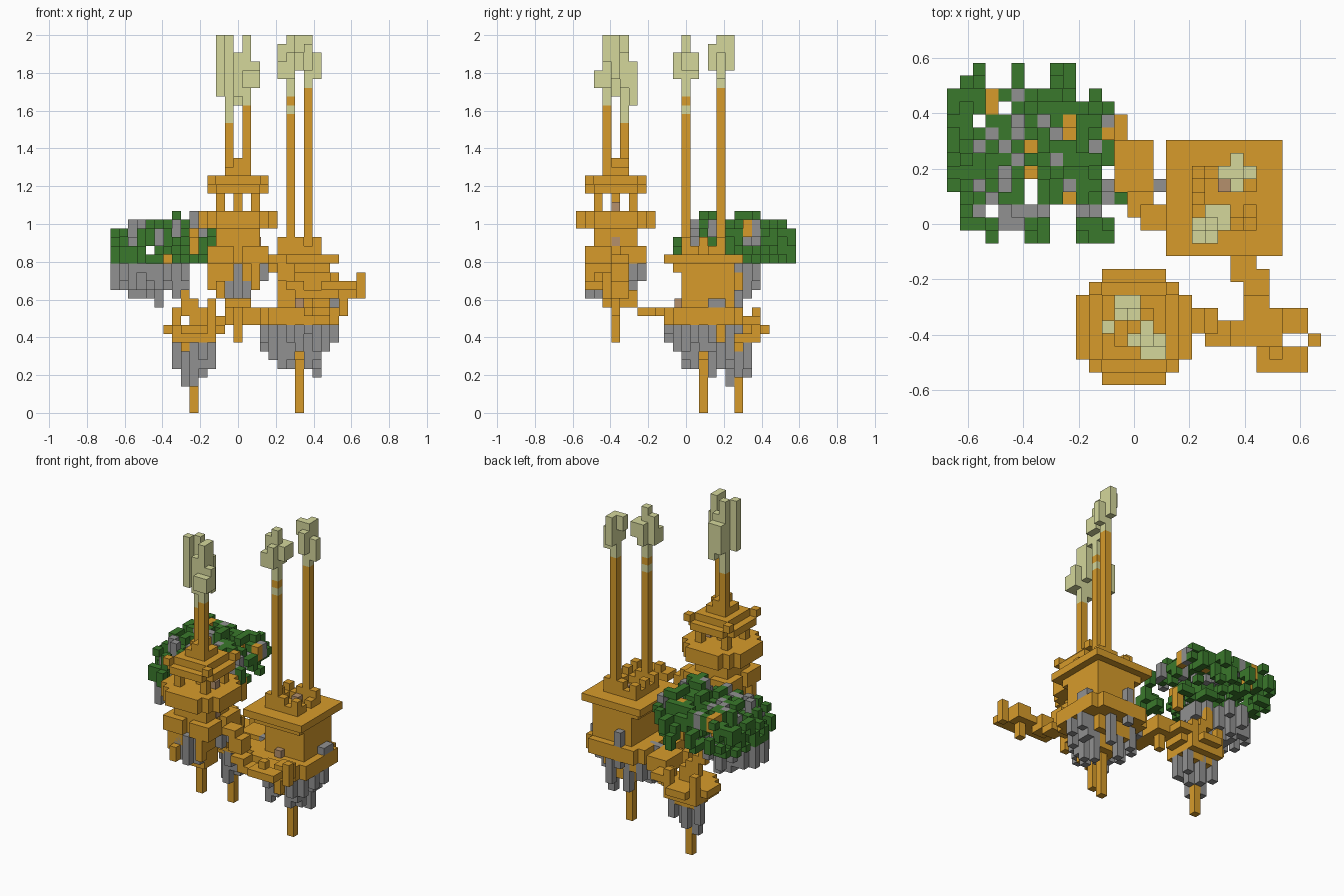
import bpy, bmesh, random
from mathutils import Matrix, Vector

cube = bpy.data.objects.get("Cube")
if cube:
    bpy.data.objects.remove(cube, do_unlink=True)

random.seed(5)
U = 2 / 43                       # edge length of one block
COLOURS = {
    "ochre": (0.68, 0.33, 0.024), "leaf_green": (0.042, 0.19, 0.025),
    "stone_grey": (0.285, 0.285, 0.285), "pale_smoke": (0.66, 0.68, 0.33),
    "dull_brown": (0.46, 0.28, 0.15)}
MATS = {}
for mat_name, rgb in COLOURS.items():
    m = bpy.data.materials.new(mat_name)
    m.use_nodes = True
    m.diffuse_color = (*rgb, 1)
    m.node_tree.nodes["Principled BSDF"].inputs["Base Color"].default_value = (*rgb, 1)
    MATS[mat_name] = m


class Part:
    """A named object made of boxes given in block coordinates."""
    def __init__(self, name, colour):
        self.name, self.colour, self.bm = name, colour, bmesh.new()

    def box(self, x0, x1, y0, y1, z0, z1):
        size = Vector((x1 - x0, y1 - y0, z1 - z0)) * U
        mid = Vector(((x0 + x1) / 2 - 14.5, (y0 + y1) / 2 - 12.5, (z0 + z1) / 2)) * U
        bmesh.ops.create_cube(self.bm, size=1,
                              matrix=Matrix.Translation(mid) @ Matrix.Diagonal((*size, 1)))

    def column(self, x, y, z0, z1):
        self.box(x, x + 1, y, y + 1, z0, z1)

    def slab(self, c, rx, ry, z0, z1):
        self.box(c[0] - rx, c[0] + rx, c[1] - ry, c[1] + ry, z0, z1)

    def disc(self, c, radii, z0, z1):
        for rx, ry in radii:         # overlapping slabs make a stepped disc
            self.slab(c, rx, ry, z0, z1)

    def done(self):
        mesh = bpy.data.meshes.new(self.name)
        self.bm.to_mesh(mesh)
        self.bm.free()
        mesh.materials.append(MATS[self.colour])
        bpy.context.collection.objects.link(bpy.data.objects.new(self.name, mesh))


def roots(name, c, inner, outer, top, low, high, chance):
    """Separate stone columns hanging in a ring below a floor, longer near the middle."""
    p = Part(name, "stone_grey")
    r = int(outer)
    for dx in range(-r, r + 1):
        for dy in range(-r, r + 1):
            d = (dx * dx + dy * dy) ** 0.5
            odds = chance if (dx + dy) % 2 else chance / 4
            if inner <= d <= outer and random.random() < odds:
                t = (d - inner) / (outer - inner)
                length = round(high + (low - high) * t + random.uniform(-1, 1))
                p.column(c[0] - .5 + dx, c[1] - .5 + dy, top - max(1, length), top)
    p.done()


A, B, C = (14.5, 4.5), (21.5, 14.5), (9.5, 18.5)
WIDE = [(4.5, 2.5), (2.5, 4.5), (3.5, 3.5)]

# Round tower
p = Part("round_tower", "ochre")
p.slab(A, .5, .5, 8, 13)
p.slab(A, 1.5, 1.5, 12, 15)
p.slab(A, 2.5, 2.5, 15, 21)
for sx in (-1, 1):
    for sy in (-1, 1):
        p.slab((A[0] + 2 * sx, A[1] + 2 * sy), 1.5, 1.5, 17, 19)
        p.slab((A[0] + 2 * sx, A[1] + 2 * sy), .5, .5, 23, 25)
        p.slab((A[0] + 3 * sx, A[1] + 3 * sy), .5, .5, 26, 27)
p.column(11, 2, 14, 17)
p.column(12, 1, 13, 15)
p.column(16, 1, 14, 17)
p.disc(A, WIDE, 21, 23)
p.slab(A, .5, .5, 23, 25)
p.disc(A, [(3.5, 2.5), (2.5, 3.5)], 25, 26)
p.slab(A, 2.5, 2.5, 26, 27)
p.slab(A, 1.5, 1.5, 27, 28)
p.slab(A, .5, 1.5, 28, 29)
p.done()
p = Part("round_tower_chimneys", "ochre")
p.column(13, 5, 27, 33)
p.column(15, 3, 27, 35)
p.done()
roots("round_tower_roots", A, 1.9, 3.7, 17, 2, 5, .5)

# Square tower
p = Part("square_tower", "ochre")
p.slab(B, .5, .5, 0, 8)
p.slab(B, 1.5, 1.5, 6, 9)
p.slab(B, 2.5, 2.5, 8, 10)
p.disc(B, [(4.5, 3.5), (3.5, 4.5)], 10, 12)
p.box(19, 25, 12, 18, 12, 16)
p.slab(B, 3.5, 3.5, 16, 17)
p.slab(B, 4.5, 4.5, 17, 18)
p.done()
p = Part("roof_crenels", "ochre")
for n in range(5):
    for x, y in ((19 + n, 12), (19 + n, 16), (19, 12 + n), (23, 12 + n)):
        if random.random() < .85:
            p.column(x, y, 18, 19 if n % 2 else 20)
p.done()
p = Part("square_tower_chimneys", "ochre")
p.column(20, 12, 18, 34)
p.column(20, 12, 35, 36)
p.column(22, 16, 18, 37)
p.done()
roots("square_tower_roots", B, 1.9, 4.3, 10, 2, 5, .7)
p = Part("square_tower_stones", "stone_grey")
p.box(24, 26, 15, 17, 12, 13)
p.box(20, 21, 18, 19, 12, 14)
p.box(16, 18, 15, 16, 10, 12)
p.done()

# Small brown blocks
p = Part("brown_blocks", "dull_brown")
p.column(16, 4, 23, 24)
p.box(16.5, 17.1, 4, 5, 19, 20)
p.box(21, 22, 11.2, 12, 12, 13)
p.column(21, 15, 18, 19)
p.done()

# Smoke above the chimneys
p = Part("round_tower_smoke", "pale_smoke")
for x, y, z0, z1 in ((13, 5, 33, 43), (12, 4, 36, 43), (13, 6, 36, 40), (14, 6, 35, 40),
                     (14, 5, 37, 41), (15, 3, 35, 43), (15, 4, 38, 43), (14, 3, 36, 41),
                     (16, 3, 37, 40), (15, 2, 37, 39), (16, 2, 37, 39)):
    p.column(x, y, z0, z1)
p.done()
p = Part("square_tower_smoke", "pale_smoke")
for x, y, z0, z1 in ((20, 12, 34, 35), (20, 12, 36, 43), (19, 11, 38, 40), (19, 12, 38, 42),
                     (20, 11, 38, 41), (20, 13, 38, 41), (21, 12, 39, 41), (21, 13, 39, 41),
                     (22, 16, 37, 43), (22, 17, 39, 43), (21, 16, 41, 43),
                     (23, 16, 38, 41), (22, 15, 39, 42)):
    p.column(x, y, z0, z1)
p.done()

# Walkways: steps down from the round tower, then paths to the square tower
p = Part("walkways", "ochre")
p.box(18, 20, 4, 6, 17, 18)
p.box(19, 21, 4, 6, 15, 17)
p.box(20, 22, 3, 5, 14, 15)
p.box(21, 24, 3, 5, 13, 14)
p.box(23, 25, 5, 7, 12, 14)
p.box(23, 25, 7, 9, 11, 12)
p.box(22, 24, 8, 11, 11, 12)
p.box(13, 16, 15, 19, 10, 12)
p.box(14, 16, 13, 16, 10, 11)
p.box(15, 18, 12, 14, 10, 12)
p.box(12, 14, 18, 21, 10, 11)
p.box(14, 15, 17, 18, 8, 10)
p.done()
p = Part("side_deck", "ochre")
p.box(24, 26, 3, 6, 13, 14)
p.box(24, 28, 1, 3, 14, 15)
p.box(26, 28, 4, 6, 13, 15)
p.column(28, 3, 13, 16)
p.column(25, 2, 15, 16)
p.column(26, 4, 11, 13)
p.done()

# Round platform with the trunk
p = Part("tree_platform", "ochre")
p.slab(C, .5, .5, 0, 7)
p.slab(C, 1.5, 1.5, 7, 8)
p.slab(C, 2.5, 2.5, 8, 9)
p.disc(C, [(3.5, 1.5), (1.5, 3.5), (2.5, 2.5)], 9, 10)
p.done()
p = Part("tree_trunk", "ochre")
for x, y, z0, z1 in ((10, 18, 10, 12), (9, 18, 10, 13), (8, 18, 11, 14), (7, 18, 13, 16),
                     (7, 17, 15, 18), (6, 16, 16, 20), (11, 16, 10, 13), (11, 20, 10, 12),
                     (7, 20, 10, 12), (3, 21, 19, 22), (3, 22, 20, 22), (9, 20, 20, 22),
                     (12, 19, 20, 22), (9, 14, 18, 20), (11, 17, 15, 18)):
    p.column(x, y, z0, z1)
p.done()
roots("platform_roots", C, 1, 2.3, 8, 2, 4, .7)
roots("tree_roots", (4.5, 16.5), 0, 4.6, 17, 2, 5, .75)

# Leafy crown: broken blocks of leaf with some stone between, lower at the rim
leaves, stones = Part("tree_leaves", "leaf_green"), Part("tree_stones", "stone_grey")
starts = (15, 12, 11, 11, 14, 13, 11, 11, 14, 14, 11, 11, 11)
ends = (23, 24, 25, 23, 25, 25, 23, 23, 25, 25, 22, 23, 22)
bare = {(6, 14), (6, 15), (3, 21), (3, 22), (9, 20), (12, 19), (6, 16), (9, 14)}
for x, (y0, y1) in enumerate(zip(starts, ends)):
    for y in range(y0, y1):
        if (x, y) in bare or random.random() < .06:
            continue
        d = max(abs(x - 6.5) / 6.5, abs(y - 18) / 7)
        top = random.choice((20, 21, 22, 22)) if d < .8 else random.choice((19, 20, 21))
        if x > 8 and 14 <= y <= 20:
            top = min(23, top + 1)
        part = stones if x > 1 and d < .85 and random.random() < .24 else leaves
        part.column(x, y, top - random.choice((1, 2, 2)), top)
        if y > 12 and random.random() < .3:
            leaves.column(x, y, 17, 18)
leaves.box(7, 8, 18, 20, 22, 23)
leaves.box(13, 14, 14, 15, 19, 21)
leaves.done()
stones.done()
